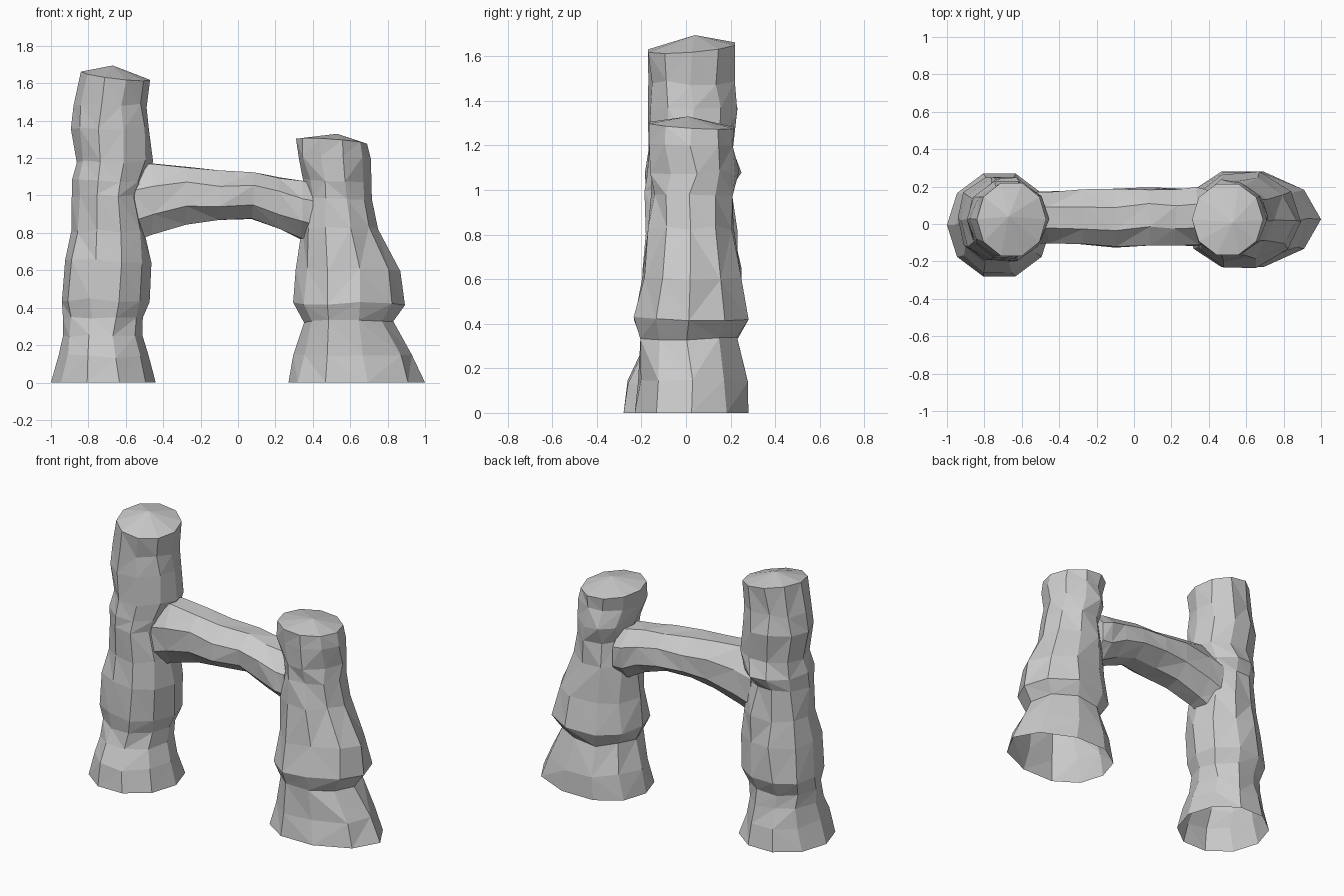
import bpy, bmesh, math, random

cube = bpy.data.objects.get("Cube")
if cube:
    bpy.data.objects.remove(cube, do_unlink=True)

rng = random.Random(7)

stone = bpy.data.materials.new("grey stone")
stone.use_nodes = True
GREY = (0.6, 0.6, 0.6, 1)
stone.diffuse_color = GREY
stone.node_tree.nodes["Principled BSDF"].inputs["Base Color"].default_value = GREY


def ring_points(sides, a0, a1, b0, b1, skew=0.0, turn=0.0):
    """Egg-shaped ring that fills the box a0..a1 by b0..b1."""
    angles = [math.tau * i / sides + turn for i in range(sides)]
    fit_a = max(math.cos(t) for t in angles)
    fit_b = max(math.sin(t) for t in angles)
    pts = []
    for t in angles:
        c, s = math.cos(t) / fit_a, math.sin(t) / fit_b
        pts.append(((a0 + a1) / 2 + (a1 - a0) / 2 * (c - skew * s * s),
                    (b0 + b1) / 2 + (b1 - b0) / 2 * s))
    return pts


def loft(name, rings, rough, start_cap=None, end_cap=None):
    """Skin rings of points with triangles; caps fan to a given point."""
    bm = bmesh.new()
    loops = []
    for k, ring in enumerate(rings):
        r = 0 if k in (0, len(rings) - 1) else rough
        loops.append([bm.verts.new([v + rng.uniform(-r, r) for v in p]) for p in ring])
    for k, (low, high) in enumerate(zip(loops, loops[1:])):
        n = len(low)
        for i in range(n):
            j = (i + 1) % n
            a, b, c, d = low[i], low[j], high[j], high[i]
            if rng.random() < 0.5:
                tris = ((a, b, c), (a, c, d))
            else:
                tris = ((a, b, d), (b, c, d))
            for t in tris:
                bm.faces.new(t)
    for loop, cap in ((loops[0], start_cap), (loops[-1], end_cap)):
        if cap:
            tip = bm.verts.new(cap)
            for i in range(len(loop)):
                bm.faces.new((loop[i], loop[(i + 1) % len(loop)], tip))
    bmesh.ops.recalc_face_normals(bm, faces=bm.faces)
    mesh = bpy.data.meshes.new(name)
    bm.to_mesh(mesh)
    bm.free()
    mesh.materials.append(stone)
    obj = bpy.data.objects.new(name, mesh)
    bpy.context.collection.objects.link(obj)
    return obj


def pillar(name, sections, tip, tilt_x, tilt_y, skew):
    """Open-based rock column; the top ring is tilted and fans to a tip."""
    rings = []
    for k, (z, x0, x1, y0, y1) in enumerate(sections):
        fade = 1 - k / (len(sections) - 1)
        ring = [(x, y, z) for x, y in ring_points(10, x0, x1, y0, y1, skew * fade)]
        if k == len(sections) - 1:
            mx, my = (x0 + x1) / 2, (y0 + y1) / 2
            ring = [(x, y, z + tilt_x * (x - mx) + tilt_y * (y - my)) for x, y, z in ring]
        rings.append(ring)
    return loft(name, rings, 0.011, end_cap=tip)


# Tall column: height, x range, y range
pillar("tall_pillar", [
    (0.00, -1.00, -0.44, -0.28, 0.27),
    (0.14, -0.96, -0.48, -0.26, 0.25),
    (0.25, -0.93, -0.52, -0.20, 0.22),
    (0.34, -0.93, -0.51, -0.18, 0.21),
    (0.44, -0.95, -0.47, -0.20, 0.26),
    (0.65, -0.93, -0.47, -0.20, 0.24),
    (0.81, -0.90, -0.49, -0.18, 0.22),
    (1.00, -0.89, -0.52, -0.18, 0.21),
    (1.08, -0.88, -0.50, -0.18, 0.24),
    (1.18, -0.87, -0.46, -0.16, 0.21),
    (1.36, -0.89, -0.47, -0.16, 0.22),
    (1.48, -0.87, -0.48, -0.16, 0.21),
    (1.64, -0.84, -0.47, -0.17, 0.22),
], (-0.67, 0.04, 1.695), -0.12, 0.08, 0.0)

# Short column with a wide, flared foot
pillar("short_pillar", [
    (0.00, 0.27, 1.00, -0.23, 0.28),
    (0.15, 0.30, 0.94, -0.21, 0.27),
    (0.33, 0.35, 0.83, -0.20, 0.22),
    (0.42, 0.30, 0.90, -0.23, 0.27),
    (0.60, 0.32, 0.86, -0.19, 0.24),
    (0.83, 0.34, 0.75, -0.17, 0.21),
    (0.98, 0.36, 0.72, -0.15, 0.20),
    (1.08, 0.35, 0.71, -0.15, 0.23),
    (1.20, 0.32, 0.70, -0.16, 0.21),
    (1.29, 0.31, 0.69, -0.165, 0.215),
], (0.53, 0.01, 1.33), -0.07, -0.06, 0.15)

# Arched crossbeam: x, z range, y range
beam = [
    (-0.58, 0.74, 1.14, -0.10, 0.17),
    (-0.46, 0.79, 1.165, -0.10, 0.17),
    (-0.27, 0.85, 1.155, -0.11, 0.18),
    (-0.10, 0.87, 1.13, -0.12, 0.185),
    (0.08, 0.87, 1.12, -0.11, 0.19),
    (0.22, 0.82, 1.10, -0.11, 0.19),
    (0.34, 0.765, 1.08, -0.11, 0.19),
    (0.40, 0.76, 1.06, -0.10, 0.18),
]
beam_rings = [[(x, y, z) for y, z in ring_points(8, y0, y1, z0, z1, turn=math.pi / 8)]
              for x, z0, z1, y0, y1 in beam]
loft("crossbeam", beam_rings, 0.008, (-0.58, 0.04, 0.95), (0.40, 0.04, 0.92))
